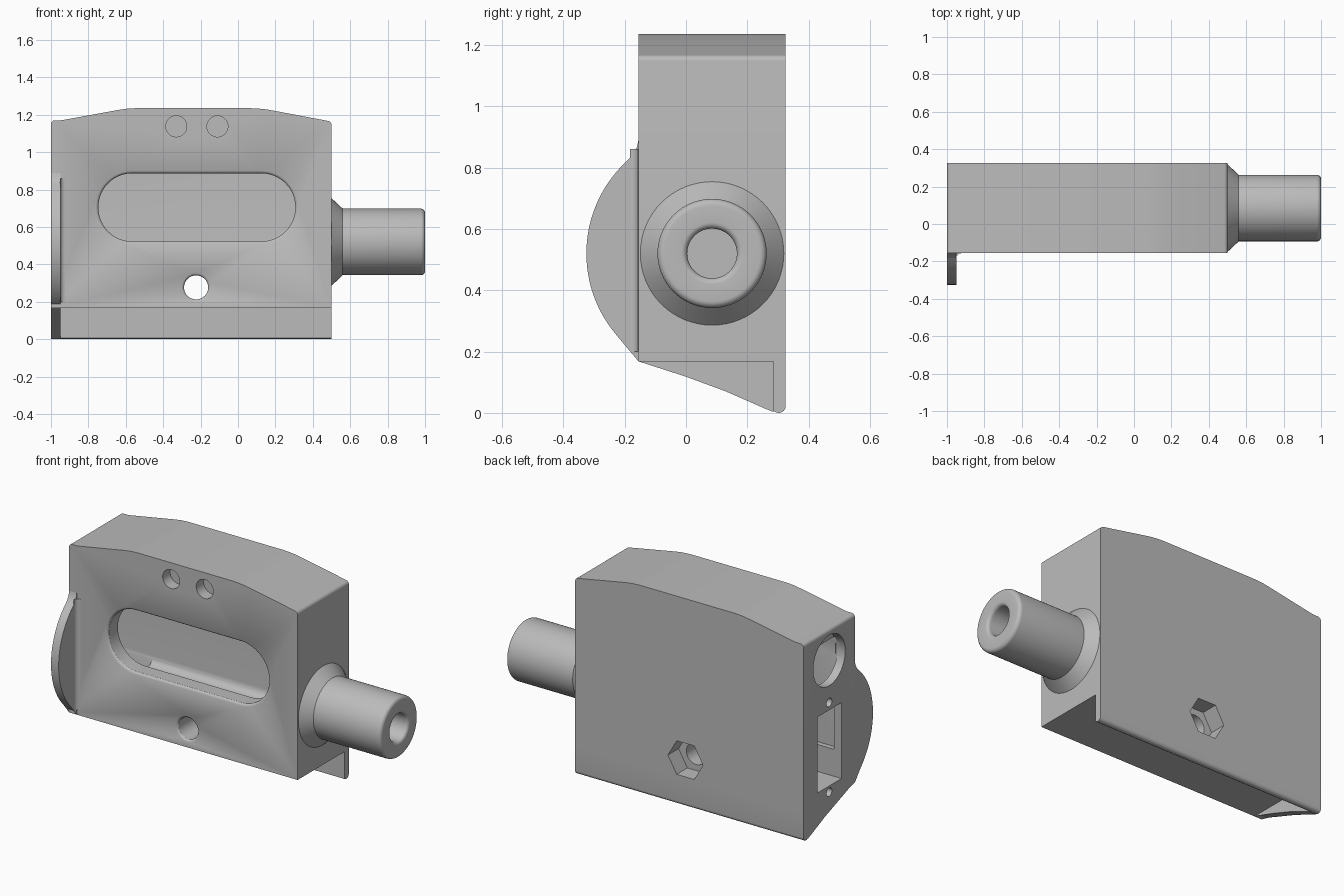
import bpy, bmesh, math

if "Cube" in bpy.data.objects:
    bpy.data.objects.remove(bpy.data.objects["Cube"], do_unlink=True)

grey = bpy.data.materials.new("plain grey")
grey.use_nodes = True
grey.diffuse_color = (0.5, 0.5, 0.5, 1)
grey.node_tree.nodes["Principled BSDF"].inputs["Base Color"].default_value = (0.5, 0.5, 0.5, 1)

FRONT, BACK, LEFT, RIGHT = -0.155, 0.325, -1.0, 0.5
MID_Y, SHAFT_Z = 0.085, 0.52
UNDER = 0.168


def loft(name, rings, close=False):
    """Skin equal-sized rings of points; cap the ends unless the loop closes."""
    bm = bmesh.new()
    loops = [[bm.verts.new(p) for p in ring] for ring in rings]
    n = len(loops[0])
    pairs = list(zip(loops, loops[1:])) + ([(loops[-1], loops[0])] if close else [])
    for a, b in pairs:
        for i in range(n):
            j = (i + 1) % n
            bm.faces.new((a[i], a[j], b[j], b[i]))
    if not close:
        bm.faces.new(loops[0])
        bm.faces.new(loops[-1])
    bmesh.ops.recalc_face_normals(bm, faces=bm.faces)
    mesh = bpy.data.meshes.new(name)
    bm.to_mesh(mesh)
    bm.free()
    mesh.materials.append(grey)
    obj = bpy.data.objects.new(name, mesh)
    bpy.context.collection.objects.link(obj)
    return obj


def prism(name, pts, axis, a, b):
    """Extrude a profile along x (points are y, z) or along y (points are x, z)."""
    place = (lambda t, u, v: (t, u, v)) if axis == "x" else (lambda t, u, v: (u, t, v))
    return loft(name, [[place(t, u, v) for u, v in pts] for t in (a, b)])


def arc(cu, cv, r, start, end, n):
    angles = [math.radians(start + (end - start) * i / n) for i in range(n + 1)]
    return [(cu + r * math.cos(t), cv + r * math.sin(t)) for t in angles]


def stadium(cx, cz, r, half, n=24):
    return arc(cx + half, cz, r, -90, 90, n) + arc(cx - half, cz, r, 90, 270, n)


def slot_cutter(name, cx, cz, r, half, depth_to, lip):
    """Slot through the front face with a softly rounded mouth."""
    steps = [(FRONT - 0.02, lip), (FRONT, lip), (FRONT + lip * 0.3, lip * 0.45),
             (FRONT + lip, 0), (depth_to, 0)]
    half = max(half, 0.0005)
    return loft(name, [[(x, y, z) for x, z in stadium(cx, cz, r + extra, half)]
                       for y, extra in steps])


def round_cutter(name, axis, cu, cv, r, a, b, sides=48):
    return prism(name, arc(cu, cv, r, 0, 360, sides)[:-1], axis, a, b)


def box_cutter(name, y0, y1, z0, z1, a, b):
    return prism(name, [(y0, z0), (y1, z0), (y1, z1), (y0, z1)], "x", a, b)


# Main block with its sloped, softened top
outline = [(LEFT, UNDER), (RIGHT, UNDER)]
outline += arc(0.48, 1.147, 0.02, 0, 80, 5)
outline += [(0.19, 1.222), (0.15, 1.229), (0.11, 1.233), (0.07, 1.235),
            (-0.55, 1.235), (-0.6, 1.232), (-0.65, 1.224), (-0.93, 1.173), (-0.95, 1.17)]
outline += arc(-0.98, 1.15, 0.02, 90, 180, 5)
body = prism("body", outline, "y", FRONT, BACK)

# Hollow and openings
cavity = [(-0.06, 1.06), (-0.06, 0.4)] + arc(0.15, 0.45, 0.05, -90, 0, 6) + [(0.2, 1.06)]
cutters = [
    prism("cavity_cutter", cavity, "x", -0.95, 0.42),
    slot_cutter("window_cutter", -0.22, 0.705, 0.182, 0.345, 0.0, 0.013),
    slot_cutter("bolt_hole_cutter", -0.224, 0.277, 0.064, 0, BACK + 0.02, 0.012),
    round_cutter("nut_pocket_cutter", "y", -0.224, 0.277, 0.115, 0.225, BACK + 0.02, 6),
    round_cutter("end_port_cutter", "x", MID_Y, 0.985, 0.15, LEFT - 0.02, -0.94),
    box_cutter("end_window_cutter", -0.03, 0.195, 0.24, 0.69, LEFT - 0.02, -0.7),
]
for x in (-0.33, -0.11):
    cutters.append(round_cutter("indicator_cutter", "y", x, 1.138, 0.056, FRONT - 0.02, -0.085))
for z in (0.735, 0.203):
    cutters.append(round_cutter("screw_cutter", "x", MID_Y, z, 0.025, LEFT - 0.02, -0.9, 20))

bpy.context.view_layer.objects.active = body
for cutter in cutters:
    cutter.hide_render = True
    mod = body.modifiers.new("cut", "BOOLEAN")
    mod.operation, mod.solver, mod.object = "DIFFERENCE", "EXACT", cutter
    bpy.ops.object.modifier_apply(modifier=mod.name)
    bpy.data.objects.remove(cutter, do_unlink=True)

# Skirt hanging below the back edge
skirt = [(BACK, UNDER), (0.285, UNDER), (0.285, 0.006), (0.295, 0.001)]
skirt += arc(0.303, 0.022, 0.022, -90, 0, 6)
prism("back_skirt", skirt, "x", LEFT, RIGHT)

# Curved end flange, bulging forward and tapering down to the skirt
flange = [(FRONT, 0.89), (-0.16, 0.866), (-0.172, 0.843), (-0.185, 0.829)]
flange += arc(MID_Y, SHAFT_Z, 0.41, 133, 233, 32)
flange += [(-0.125, 0.167), (-0.095, 0.153), (-0.05, 0.136), (0.0, 0.118), (0.13, 0.07),
           (0.26, 0.013), (0.285, 0.003), (0.285, UNDER), (FRONT, UNDER)]
prism("end_flange", flange, "x", LEFT, -0.95)

# Small fillet where the flange meets the front face
corner = [(-0.951, FRONT + 0.001), (-0.951, -0.182)] + arc(-0.925, -0.182, 0.025, 180, 90, 5)
corner += [(-0.925, FRONT + 0.001)]
loft("flange_fillet", [[(x, y, z) for x, y in corner] for z in (0.2, 0.86)])

# Turned shaft with a conical collar and a blind bore
profile = [(0.49, 0.0005), (0.49, 0.234), (RIGHT, 0.234), (0.56, 0.178)]
profile += [(x, r) for x, r in arc(0.978, 0.156, 0.022, 90, 0, 6)]
profile += arc(0.98, 0.101, 0.02, 0, -90, 6) + [(0.55, 0.081), (0.55, 0.0005)]
turns = [math.tau * i / 64 for i in range(64)]
loft("shaft", [[(x, MID_Y + r * math.cos(t), SHAFT_Z + r * math.sin(t)) for t in turns]
               for x, r in profile])

# Smooth curved surfaces, keep edges crisp
for obj in [o for o in bpy.context.collection.objects if o.type == "MESH"]:
    bpy.ops.object.select_all(action="DESELECT")
    obj.select_set(True)
    bpy.context.view_layer.objects.active = obj
    bpy.ops.object.shade_smooth_by_angle(angle=math.radians(30))
